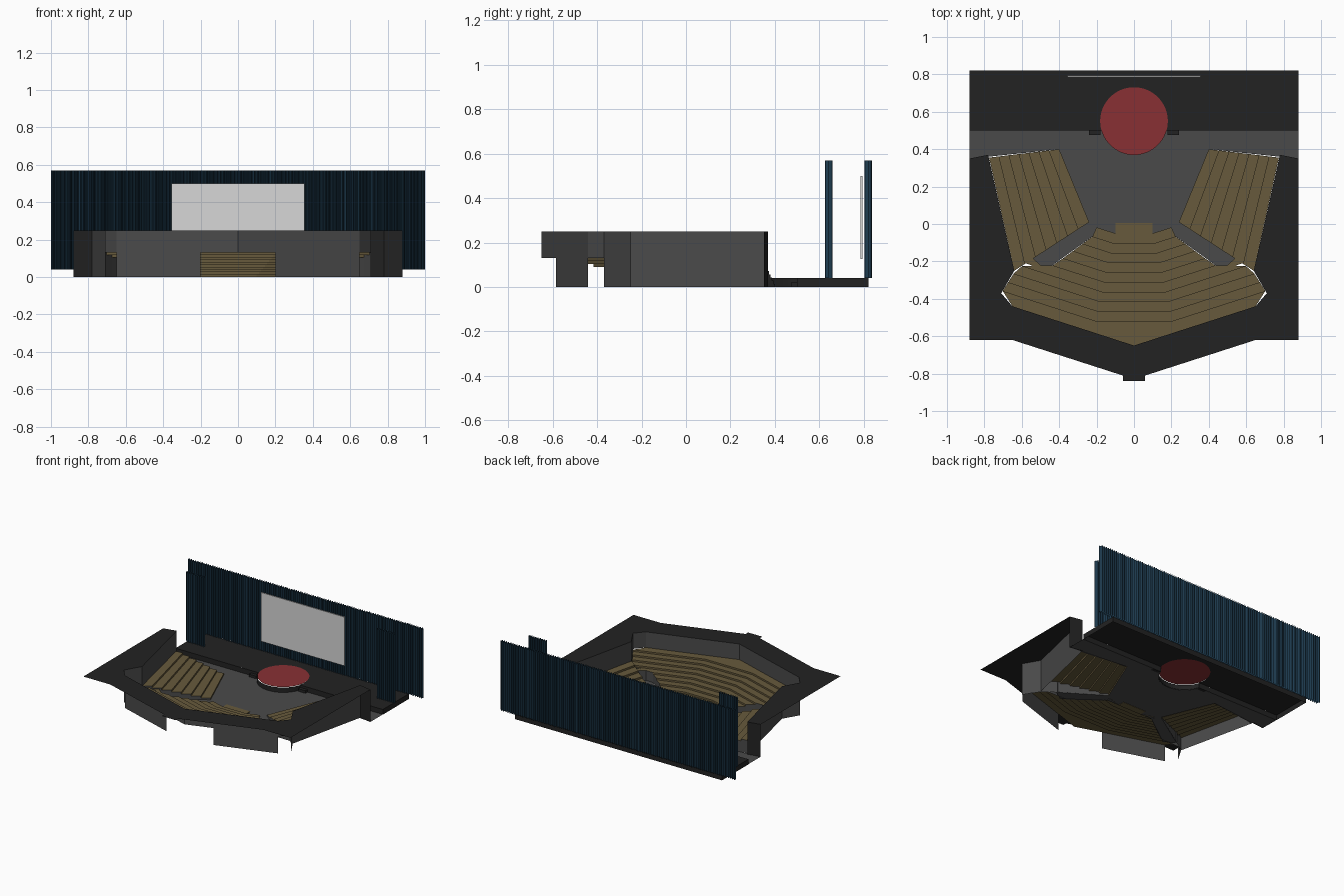
import bpy, math, random

random.seed(4)
if "Cube" in bpy.data.objects:
    bpy.data.objects.remove(bpy.data.objects["Cube"], do_unlink=True)


def material(name, r, g, b):
    m = bpy.data.materials.new(name)
    m.use_nodes = True
    m.diffuse_color = (r, g, b, 1)
    m.node_tree.nodes["Principled BSDF"].inputs["Base Color"].default_value = (r, g, b, 1)
    return m


BLACK = material("matt black", .016, .016, .016)
GREY = material("concrete grey", .068, .068, .068)
GOLD = material("seat gold", .135, .102, .045)
RED = material("stage red", .25, .03, .034)
BLUE = material("curtain blue", .013, .045, .08)
WHITE = material("screen white", .68, .68, .68)

HOUSE = .25      # top of the hall walls
DOOR = .13       # door height and top tier
STAGE = .04      # stage floor


class Builder:
    """Collects faces, then makes one object from them."""

    def __init__(self, name, mat):
        self.name, self.mat, self.verts, self.faces = name, mat, [], []

    def face(self, pts):
        start = len(self.verts)
        self.verts += pts
        self.faces.append(range(start, start + len(pts)))

    def flat(self, pts, z):
        area = sum(a[0] * b[1] - b[0] * a[1] for a, b in zip(pts, pts[1:] + pts[:1]))
        self.face([(x, y, z) for x, y in (pts if area > 0 else pts[::-1])])

    def wall(self, path, low, high):
        for (x, y), (u, v) in zip(path, path[1:]):
            self.face([(x, y, low), (u, v, low), (u, v, high), (x, y, high)])

    def box(self, x0, x1, y0, y1, z0, z1):
        ring = [(x0, y0), (x1, y0), (x1, y1), (x0, y1)]
        self.wall(ring + ring[:1], z0, z1)
        self.flat(ring, z1)
        self.face([(x, y, z0) for x, y in ring[::-1]])

    def done(self):
        mesh = bpy.data.meshes.new(self.name)
        mesh.from_pydata(self.verts, [], [list(f) for f in self.faces])
        mesh.materials.append(self.mat)
        obj = bpy.data.objects.new(self.name, mesh)
        bpy.context.collection.objects.link(obj)
        return obj


def mirror(path):
    return [(-x, y) for x, y in path]


def both(path):
    """Closed loop: the right half plus its mirrored return."""
    return path + [p for p in mirror(path)[::-1] if p[0] != 0 or p not in path]


def arc(a, b, r=.18, n=32):
    step = math.radians(b - a) / n
    return [(r * math.cos(math.radians(a) + i * step),
             .55 + r * math.sin(math.radians(a) + i * step)) for i in range(n + 1)]


def lerp(a, b, t):
    return (a[0] + (b[0] - a[0]) * t, a[1] + (b[1] - a[1]) * t)


# Hall walls with the corner doors and the wide rear opening
inner = [(.78, .37), (.64, -.25), (.71, -.37), (.65, -.44), (.2, -.585), (0, -.65)]
walls = Builder("hall_walls", GREY)
for side in (list, mirror):
    p = side(inner)
    walls.wall(p[:3], 0, HOUSE)
    walls.wall(p[2:4], DOOR, HOUSE)
    walls.wall(p[3:5], 0, HOUSE)
    walls.wall(p[4:], DOOR, HOUSE)
walls.done()

# Flat rim around the hall, and its end panels beside the stage
outer = [(.88, .35), (.88, -.62), (.65, -.62), (.06, -.81), (.06, -.84), (0, -.84)]
rim = Builder("hall_rim", BLACK)
for side in (list, mirror):
    rim.flat(side(inner + outer[::-1]), HOUSE)
    rim.wall(side([inner[0], outer[0]]), 0, HOUSE)
rim.done()

# Rear seating: bent rows rising from the floor to the back wall
SLOPE, ROWS = .323, 10
front_edge = [(.2, -.05), (.36, -.17), (.47, -.245)]
side_edge = [(.545, -.18), (.64, -.26), (.71, -.37), (.65, -.44)]


def row_end(u):
    """Point where the row line y = u + SLOPE * x meets the block's side."""
    edge = front_edge if u > -.39 else side_edge
    level = [y - SLOPE * x for x, y in edge]
    for i in range(len(edge) - 1):
        if level[i] >= u >= level[i + 1]:
            return lerp(edge[i], edge[i + 1], (level[i] - u) / (level[i] - level[i + 1]))
    return (edge[0][0], u + SLOPE * edge[0][0]) if u > level[0] else edge[-1]


rows = []
for k in range(ROWS):
    t = k / (ROWS - 1)
    w, y = .1 + .1 * t, -.05 - .47 * t
    end = row_end(y - SLOPE * w)
    rows.append([(-end[0], end[1]), (-w, y), (0, y), (w, y), end])
rows.append(mirror(inner[3:]) + inner[4:2:-1])

tiers = Builder("rear_seating", GOLD)
skirts = Builder("rear_seating_sides", GREY)
for k in range(ROWS):
    z, below = DOOR * (k + 1) / ROWS, DOOR * k / ROWS
    near, far = rows[k], rows[k + 1]
    tiers.wall(near, below, z)
    for i in range(4):
        tiers.flat([near[i], near[i + 1], far[i + 1], far[i]], z)
    if k < ROWS - 2:
        for i in (0, 4):
            skirts.wall([near[i], far[i]], 0, z)
tiers.box(-.1, .1, -.05, .005, 0, .006)
# Small outer corner left by the doorway notch
for side in (list, mirror):
    corner = side([(.47, -.245), (.545, -.18), (.58, -.21)])
    tiers.flat(corner, DOOR * .6)
    skirts.wall(corner[:2], 0, DOOR * .6)
tiers.done()
skirts.done()

# Side seating: straight rows rising towards the walls
STEPS = 7
for name, side in (("left", list), ("right", mirror)):
    block = Builder(name + "_seating", GOLD)
    ends = Builder(name + "_seating_ends", GREY)
    lines = [side([lerp((.4, .4), (.775, .355), k / STEPS),
                   lerp((.24, .01), (.64, -.25), k / STEPS)]) for k in range(STEPS + 1)]
    for k in range(STEPS):
        a, b = lines[k], lines[k + 1]
        z = .1 * (k + 1) / STEPS
        block.wall(a, z - .1 / STEPS, z)
        block.flat([a[0], a[1], b[1], b[0]], z)
        for i in (0, 1):
            ends.wall([a[i], b[i]], 0, z)
    block.done()
    ends.done()

# Open floor between the seating and the stage
floor = Builder("floor", GREY)
right = [(.88, .5), (.88, .35), (.775, .36), (.4, .4), (.24, .01),
         (.55, -.19), (.47, -.245), (.2, -.05), (.1, -.05)]
floor.flat(right + mirror(right)[::-1] + arc(196.1, 343.9), .002)
floor.done()

# Stage deck, its sides and the steps beside the round apron
deck = Builder("stage_deck", BLACK)
deck.flat([(-.88, .5), (-.88, .82), (.88, .82), (.88, .5)] + arc(-16.1, 196.1), STAGE)
deck.wall([(-.173, .5), (-.88, .5), (-.88, .82), (.88, .82), (.88, .5), (.173, .5)], 0, STAGE)
deck.wall(arc(196.1, 343.9, .184), 0, STAGE)
for s in (-.21, .21):
    deck.box(s - .03, s + .03, .475, .5, 0, .022)
deck.done()

disc = Builder("round_apron", RED)
disc.flat(arc(0, 360, .181, 64)[:-1], STAGE + .002)
disc.done()

# Projection screen
screen = Builder("screen", WHITE)
screen.box(-.355, .355, .785, .793, .125, .5)
screen.done()


# Pleated curtains
def curtain(name, x0, x1, y, depth):
    folds = round((x1 - x0) * 55)
    path = []
    for i in range(folds * 6 + 1):
        size = depth * (.75 + .25 * random.random())
        path.append((x0 + (x1 - x0) * i / (folds * 6), y + size * math.sin(i * math.pi / 3)))
    cloth = Builder(name, BLUE)
    cloth.wall(path, STAGE, .57)
    cloth.done()


curtain("back_curtain", -1, 1, .82, .02)
curtain("left_wing_curtain", .73, .89, .642, .019)
curtain("right_wing_curtain", -.89, -.73, .642, .019)
